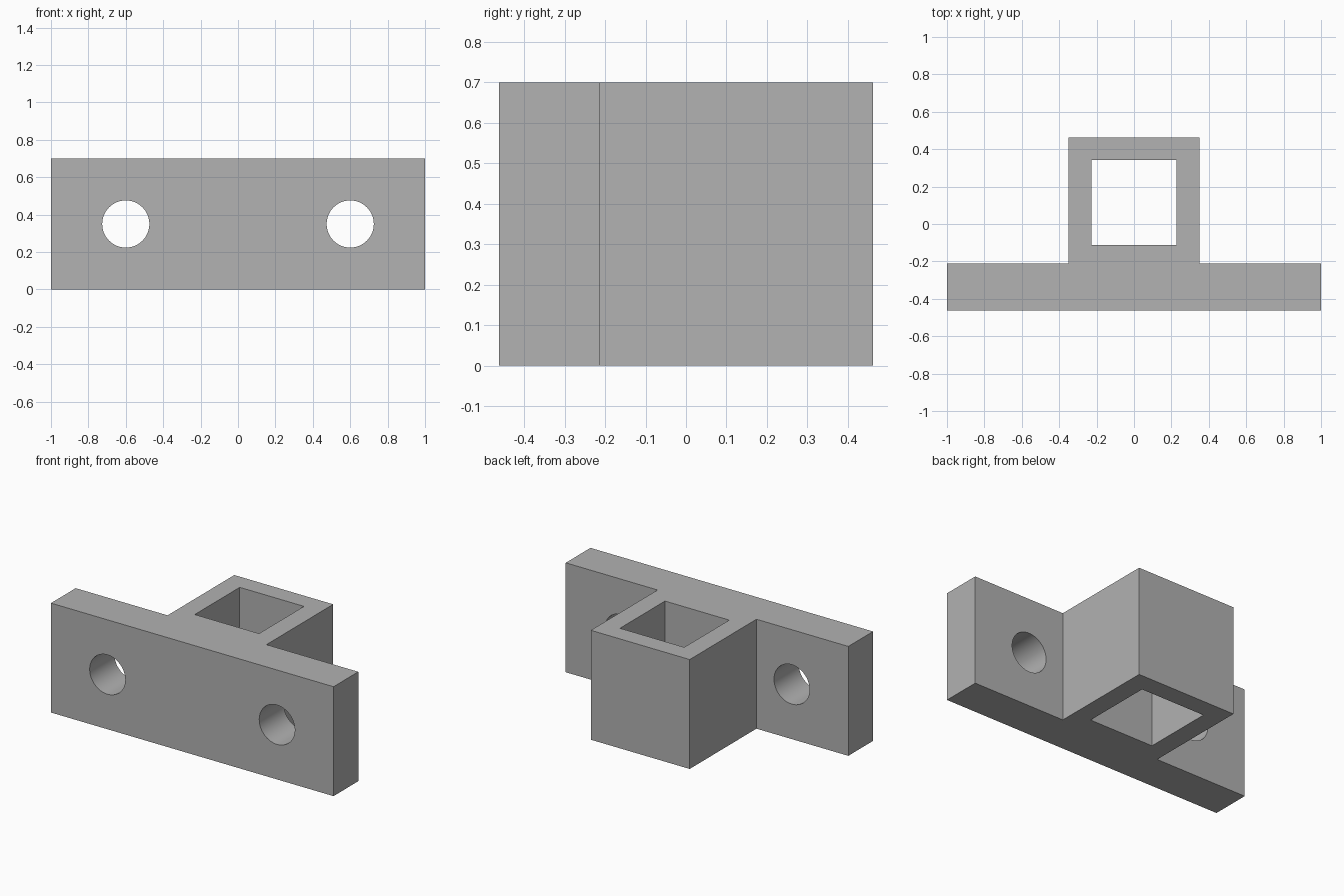
import bpy
import bmesh
from math import radians

HEIGHT = 0.70
BACK, STEP, FRONT = 0.4625, -0.2125, -0.4625
SOCKET_HALF = 0.35

default_cube = bpy.data.objects.get("Cube")
if default_cube:
    bpy.data.objects.remove(default_cube, do_unlink=True)

# Single grey material
grey = bpy.data.materials.new("plain_grey")
grey.use_nodes = True
colour = (0.445, 0.445, 0.445, 1.0)
grey.diffuse_color = colour
grey.node_tree.nodes["Principled BSDF"].inputs["Base Color"].default_value = colour


def extrude_profile(name, points, z0, z1):
    """Solid prism from a counter-clockwise outline in x and y."""
    bm = bmesh.new()
    base = bm.faces.new([bm.verts.new((x, y, z0)) for x, y in points])
    top = bmesh.ops.extrude_face_region(bm, geom=[base], use_keep_orig=True)["geom"]
    moved = [v for v in top if isinstance(v, bmesh.types.BMVert)]
    bmesh.ops.translate(bm, vec=(0, 0, z1 - z0), verts=moved)
    bmesh.ops.recalc_face_normals(bm, faces=bm.faces)
    mesh = bpy.data.meshes.new(name)
    bm.to_mesh(mesh)
    bm.free()
    mesh.materials.append(grey)
    obj = bpy.data.objects.new(name, mesh)
    bpy.context.collection.objects.link(obj)
    return obj


def cut(body, cutter):
    """Subtract the cutter from the body, then discard the cutter."""
    cutter.hide_render = True
    mod = body.modifiers.new("cut", 'BOOLEAN')
    mod.operation = 'DIFFERENCE'
    mod.solver = 'EXACT'
    mod.object = cutter
    bpy.context.view_layer.objects.active = body
    bpy.ops.object.modifier_apply(modifier=mod.name)
    bpy.data.objects.remove(cutter, do_unlink=True)


# Mounting plate and socket block as one T-shaped solid
right_half = [(-SOCKET_HALF, BACK), (-SOCKET_HALF, STEP), (-1, STEP), (-1, FRONT)]
left_half = [(-x, y) for x, y in reversed(right_half)]
bracket = extrude_profile("mounting_bracket", right_half + left_half, 0, HEIGHT)

# Square socket through the full height
half, centre = 0.2275, 0.115
square = [(sx * half, centre + sy * half)
          for sx, sy in ((-1, -1), (1, -1), (1, 1), (-1, 1))]
cut(bracket, extrude_profile("socket_cutter", square, -0.1, HEIGHT + 0.1))

# Round bolt holes through the plate
for side in (-1, 1):
    bpy.ops.mesh.primitive_cylinder_add(
        vertices=64, radius=0.126, depth=0.5,
        location=(side * 0.6, (FRONT + STEP) / 2, HEIGHT / 2),
        rotation=(radians(90), 0, 0))
    hole = bpy.context.object
    hole.name = "bolt_hole_cutter"
    hole.data.materials.append(grey)
    cut(bracket, hole)

# Smooth hole walls with crisp edges elsewhere
bpy.ops.object.select_all(action='DESELECT')
bracket.select_set(True)
bpy.context.view_layer.objects.active = bracket
bpy.ops.object.shade_smooth_by_angle(angle=radians(30))
